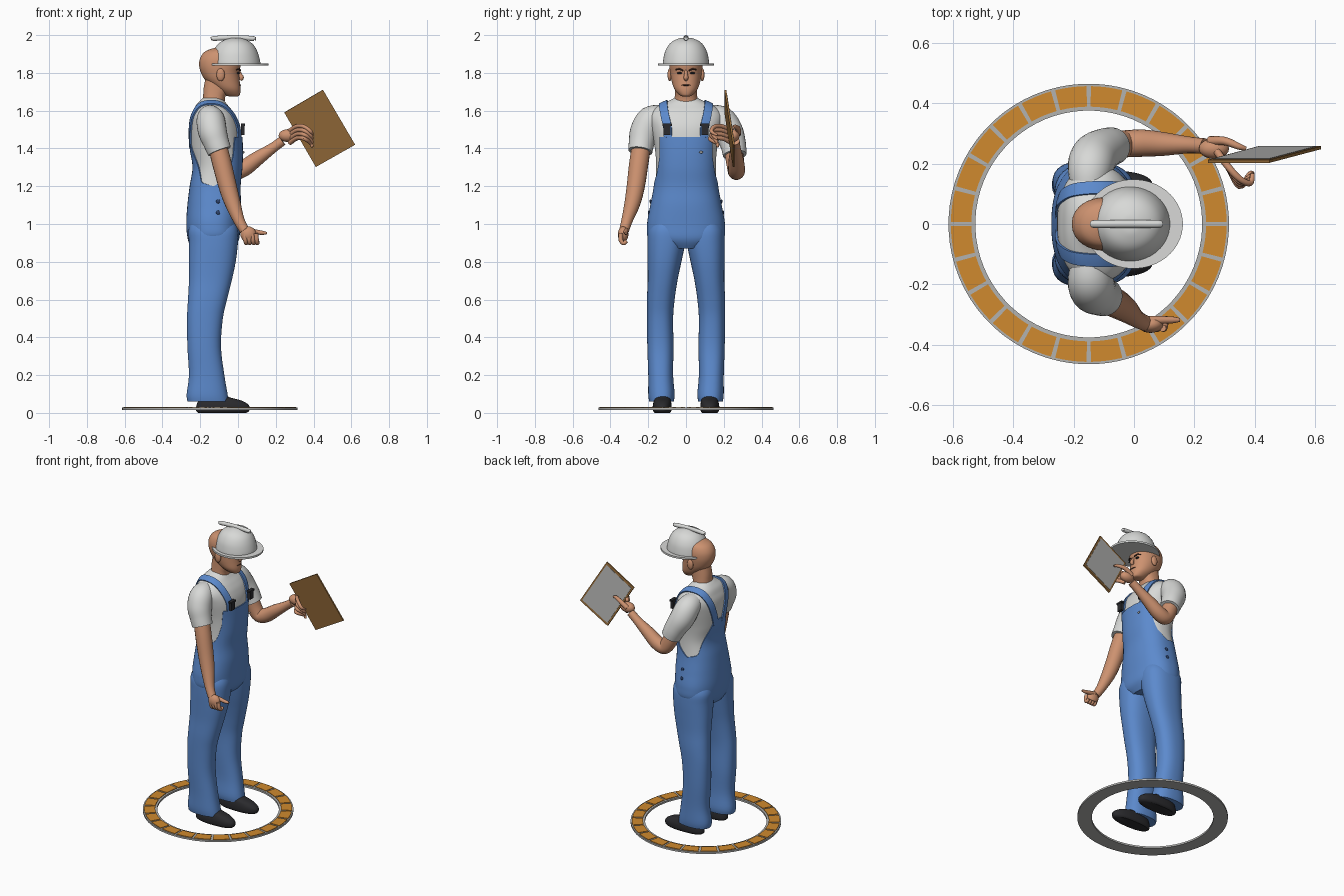
import bpy, bmesh
from math import sin, cos, pi, radians
from mathutils import Vector
from mathutils.bvhtree import BVHTree

if "Cube" in bpy.data.objects:
    bpy.data.objects.remove(bpy.data.objects["Cube"])


def material(name, *srgb):
    lin = [((c / 255 + 0.055) / 1.055) ** 2.4 for c in srgb] + [1]
    m = bpy.data.materials.new(name)
    m.use_nodes = True
    m.diffuse_color = lin
    m.node_tree.nodes["Principled BSDF"].inputs["Base Color"].default_value = lin
    return m


SKIN = material("skin", 205, 146, 112)
WHITE = material("white", 216, 217, 215)
BLUE = material("denim blue", 92, 138, 205)
BLACK = material("black", 42, 42, 45)
ORANGE = material("orange", 208, 138, 46)
GREY = material("grey", 178, 178, 176)
BROWN = material("board brown", 150, 108, 58)
DARK = material("dark brown", 70, 45, 35)
NAVY = material("dark blue", 45, 68, 110)


def finish(name, bm, mat, angle=40):
    bmesh.ops.recalc_face_normals(bm, faces=bm.faces)
    me = bpy.data.meshes.new(name)
    bm.to_mesh(me)
    bm.free()
    me.materials.append(mat)
    me.polygons.foreach_set("use_smooth", [True] * len(me.polygons))
    me.set_sharp_from_angle(angle=radians(angle))
    ob = bpy.data.objects.new(name, me)
    bpy.context.collection.objects.link(ob)
    return ob


def skin(name, rows, mat, closed=True, caps=True, loop=False):
    """Join rows of points into a surface."""
    bm = bmesh.new()
    vs = [[bm.verts.new(p) for p in r] for r in rows]
    n = len(rows[0])
    for i in range(len(vs) if loop else len(vs) - 1):
        a, b = vs[i], vs[(i + 1) % len(vs)]
        for j in range(n if closed else n - 1):
            k = (j + 1) % n
            bm.faces.new((a[j], a[k], b[k], b[j]))
    if caps and closed and not loop:
        bm.faces.new(vs[0])
        bm.faces.new(vs[-1])
    return finish(name, bm, mat)


def spline(pts, steps):
    """Smooth curve of tuples through the given tuples."""
    pts = [Vector(p) for p in pts]
    out = []
    for i in range(len(pts) - 1):
        p0, p1, p2, p3 = pts[max(i - 1, 0)], pts[i], pts[i + 1], pts[min(i + 2, len(pts) - 1)]
        for s in range(steps):
            t = s / steps
            out.append(p1 + (p2 - p0) * (t / 2) + (p0 * 2 - p1 * 5 + p2 * 4 - p3) * (t * t / 2)
                       + (p1 * 3 - p0 - p2 * 3 + p3) * (t ** 3 / 2))
    return out + [pts[-1]]


def oval(z, x0, x1, y0, y1, a, grow=0, power=0.85):
    c, s = cos(a), sin(a)
    return Vector(((x0 + x1) / 2 + ((x1 - x0) / 2 + grow) * abs(c) ** power * (1 if c > 0 else -1),
                   (y0 + y1) / 2 + ((y1 - y0) / 2 + grow) * abs(s) ** power * (1 if s > 0 else -1), z))


def angles(n):
    return [2 * pi * (k + 0.5) / n for k in range(n)]


def loft(name, sections, mat, steps=4, n=40, power=0.85):
    """Sections are z, back x, front x, low y, high y."""
    return skin(name, [[oval(*s, a, power=power) for a in angles(n)] for s in spline(sections, steps)], mat)


def sym(rows):
    return [(z, a, b, -w, w) for z, a, b, w in rows]


def tube(name, pts, mat, steps=5, n=18):
    """Round limb through x, y, z, radius."""
    cs = spline([Vector(p) for p in pts], steps)
    rows, side = [], None
    for i, c in enumerate(cs):
        d = (cs[min(i + 1, len(cs) - 1)].xyz - cs[max(i - 1, 0)].xyz).normalized()
        side = (side or d.orthogonal())
        side = (side - d * side.dot(d)).normalized()
        up = d.cross(side)
        rows.append([c.xyz + (side * cos(a) + up * sin(a)) * c.w for a in angles(n)])
    return skin(name, rows, mat)


def ball(name, loc, size, mat):
    bm = bmesh.new()
    bmesh.ops.create_uvsphere(bm, u_segments=20, v_segments=12, radius=1)
    bmesh.ops.scale(bm, vec=size, verts=bm.verts)
    bmesh.ops.translate(bm, vec=loc, verts=bm.verts)
    return finish(name, bm, mat)


def box(name, loc, size, mat):
    bm = bmesh.new()
    bmesh.ops.create_cube(bm, size=1)
    bmesh.ops.scale(bm, vec=size, verts=bm.verts)
    bmesh.ops.translate(bm, vec=loc, verts=bm.verts)
    return finish(name, bm, mat)


# Torso: a shirt with an overall shell around it
torso = spline(sym([(.87, -.24, -.03, .1), (.92, -.26, 0, .19), (1, -.268, .005, .2), (1.1, -.262, .01, .183),
                    (1.2, -.25, .008, .165), (1.3, -.235, .018, .158), (1.4, -.25, .02, .165),
                    (1.5, -.255, .014, .185), (1.56, -.25, -.005, .195), (1.6, -.236, -.03, .18),
                    (1.63, -.222, -.055, .14), (1.655, -.2, -.075, .085), (1.668, -.185, -.09, .062)]), 8)


def at_height(z):
    for a, b in zip(torso, torso[1:]):
        if a[0] <= z <= b[0]:
            return a.lerp(b, (z - a[0]) / (b[0] - a[0]))
    return torso[0]


def bib_top(a):
    a = min(a, 2 * pi - a)
    edge = [(0, 1.46), (.84, 1.46), (.93, 1.37), (1.2, 1.26), (1.6, 1.2), (2.1, 1.22), (2.6, 1.36), (2.85, 1.43), (3.2, 1.44)]
    for (p, h), (q, k) in zip(edge, edge[1:]):
        if a <= q:
            return h + (k - h) * (a - p) / (q - p)


shirt = skin("shirt", [[oval(*s, a) for a in angles(64)] for s in torso if s[0] > 1.1], WHITE)
ring_angles, rows = angles(96), []
for i in range(41):
    rows.append([oval(*at_height(.87 + (bib_top(a) - .87) * i / 40), a, .006) for a in ring_angles])
rows.append([oval(*at_height(bib_top(a)), a, -.004) for a in ring_angles])
skin("overalls", rows, BLUE)

# Straps laid over the shirt
surface = BVHTree.FromPolygons([v.co for v in shirt.data.vertices], [p.vertices for p in shirt.data.polygons])
strap_path = [(-.25, .035, 1.4), (-.262, .06, 1.48), (-.245, .09, 1.57), (-.2, .112, 1.63), (-.14, .122, 1.65),
              (-.08, .12, 1.63), (-.03, .112, 1.58), (.01, .102, 1.52), (.02, .1, 1.46)]
for side, s in (("left", 1), ("right", -1)):
    path, rows = spline(strap_path, 6), []
    for i, p in enumerate(path):
        d = path[min(i + 1, len(path) - 1)] - path[max(i - 1, 0)]
        hit, nor, _, _ = surface.find_nearest(p * 1)
        across = d.cross(nor).normalized() * .022
        row = []
        for w, lift in ((-1, 0), (-1, .008), (0, .009), (1, .008), (1, 0)):
            q, m, _, _ = surface.find_nearest(hit + across * w)
            q = q + m * lift
            row.append((q.x, q.y * s, q.z))
        rows.append(row)
    skin(side + "_strap", rows, BLUE)
    # Buckles and buttons
    box(side + "_buckle", (.025, s * .1, 1.495), (.02, .036, .05), BLACK)
    box(side + "_buckle_bar", (.026, s * .1, 1.525), (.022, .05, .012), BLACK)
    for z in (1.12, 1.06):
        ball(side + "_hip_button", (-.105, s * (.188 if z > 1.1 else .197), z), (.011, .005, .011), NAVY)

    # Trouser legs and shoes
    leg = [(.06, -.268, -.05, .065, .195), (.1, -.272, -.055, .06, .2), (.2, -.26, -.072, .068, .2),
           (.35, -.268, -.09, .066, .205), (.5, -.27, -.08, .068, .207), (.6, -.265, -.058, .06, .207),
           (.7, -.26, -.033, .045, .203), (.8, -.26, -.012, .024, .204), (.9, -.26, 0, .004, .205),
           (.97, -.262, 0, .004, .2), (1.03, -.24, -.02, .02, .17)]
    shoe = [(0, -.21, .045, .085, .165), (.012, -.222, .06, .077, .175), (.04, -.22, .058, .076, .176),
            (.065, -.21, .02, .08, .17), (.085, -.2, -.05, .085, .165), (.12, -.19, -.09, .09, .16)]
    for part, table, mat in (("trouser_leg", leg, BLUE), ("shoe", shoe, BLACK)):
        loft(side + "_" + part, [(z, a, b, min(s * c, s * d), max(s * c, s * d)) for z, a, b, c, d in table], mat)

    # Ears, eyes and brows
    ball(side + "_ear", (-.092, s * .086, 1.79), (.022, .012, .034), SKIN)
    ball(side + "_eye", (.002, s * .034, 1.799), (.008, .014, .005), BLACK)
    brow = tube(side + "_brow", [(.012, s * .016, 1.812, .004), (.006, s * .036, 1.82, .005), (-.008, s * .055, 1.816, .003)], DARK, n=8)

ball("bib_button", (.029, .08, 1.38), (.005, .01, .006), WHITE)

# Right arm hanging, with a loose fist
tube("right_sleeve", [(-.15, -.12, 1.57, .06), (-.145, -.185, 1.55, .075), (-.135, -.22, 1.49, .076),
                      (-.115, -.235, 1.43, .068), (-.098, -.242, 1.385, .064)], WHITE, n=28)
tube("right_arm", [(-.11, -.235, 1.42, .05), (-.085, -.25, 1.32, .051), (-.055, -.266, 1.2, .048), (-.028, -.284, 1.11, .042),
                   (.005, -.312, 1.02, .03), (.035, -.328, .965, .026)], SKIN)
ball("right_palm", (.055, -.333, .945), (.042, .028, .042), SKIN)
for i in range(4):
    x = .035 + i * .02
    tube("right_finger", [(x, -.345, .95, .012), (x + .004, -.345, .915, .012), (x + .008, -.33, .898, .011),
                          (x + .008, -.315, .91, .01)], SKIN, n=10)
tube("right_thumb", [(.05, -.32, .965, .016), (.095, -.318, .958, .013), (.13, -.318, .953, .011), (.153, -.318, .952, .006)], SKIN, n=10)

# Left arm bent forward, gripping the board
tube("left_sleeve", [(-.15, .12, 1.57, .06), (-.145, .185, 1.55, .075), (-.13, .225, 1.49, .077),
                     (-.095, .25, 1.42, .068), (-.07, .258, 1.365, .062)], WHITE, n=28)
tube("left_arm", [(-.085, .25, 1.4, .05), (-.06, .26, 1.33, .048), (-.025, .266, 1.28, .045), (.03, .268, 1.295, .045),
                  (.1, .265, 1.345, .039), (.18, .262, 1.4, .028), (.235, .258, 1.44, .026)], SKIN)
ball("left_palm", (.265, .25, 1.468), (.05, .034, .034), SKIN)
for i in range(4):
    z = 1.505 - i * .021
    tube("left_finger", [(.275, .24, z - .012, .013), (.312, .19, z + .012, .012), (.35, .15 - i * .008, z + .01, .011),
                         (.385, .135 + i * .01, z - .015, .01), (.393, .165, z - .035, .007)], SKIN, n=10)
tube("left_thumb", [(.25, .275, 1.475, .016), (.3, .275, 1.505, .014), (.345, .258, 1.515, .011), (.37, .25, 1.51, .007)], SKIN, n=10)


# Clipboard with a sheet on its back
def plate(name, corners, shift, thick, mat):
    a, b, c, d = [Vector(p) for p in corners]
    nor = (b - a).cross(d - a).normalized()
    nor *= 1 if nor.y > 0 else -1
    return skin(name, [[p + nor * h for p in (a, b, c, d)] for h in (shift, shift + thick)], mat)


board = [Vector(p) for p in ((.45, .205, 1.71), (.62, .25, 1.42), (.412, .25, 1.302), (.245, .205, 1.59))]
middle = sum(board, Vector()) / 4
plate("clipboard", board, -.002, .01, BROWN)
plate("paper_sheet", [middle.lerp(p, .91) for p in board], .008, .002, GREY)

# Neck and head
loft("neck", sym([(1.63, -.19, -.07, .066), (1.67, -.185, -.068, .06), (1.72, -.182, -.05, .058), (1.78, -.17, -.04, .058)]), SKIN)
loft("head", sym([(1.676, -.05, 0, .02), (1.684, -.075, .01, .036), (1.715, -.12, .014, .062), (1.76, -.172, .009, .077),
                  (1.8, -.196, .006, .084), (1.84, -.206, .014, .088), (1.88, -.2, .008, .084), (1.915, -.172, -.005, .068),
                  (1.935, -.115, -.04, .03)]), SKIN, power=.95)
tube("nose", [(.003, 0, 1.812, .007), (.012, 0, 1.79, .01), (.018, 0, 1.775, .013), (.01, 0, 1.763, .009)], SKIN, n=12)
ball("mouth", (.009, 0, 1.735), (.007, .024, .004), DARK)

# Hard hat
loft("helmet_dome", sym([(1.842, -.146, .12, .124), (1.87, -.143, .116, .121), (1.91, -.132, .104, .112), (1.945, -.112, .085, .094),
                         (1.968, -.085, .058, .07), (1.983, -.045, .02, .035), (1.986, -.02, -.005, .01)]), WHITE, power=1)
loft("helmet_brim", sym([(1.838, -.166, .162, .148), (1.85, -.166, .162, .148)]), WHITE, steps=1, n=48, power=1)
tube("helmet_ridge", [(-.136, 0, 1.978, .009), (-.128, 0, 1.982, .013), (-.025, 0, 1.987, .013),
                      (.078, 0, 1.982, .013), (.086, 0, 1.978, .009)], WHITE)


# Floor ring with tiles
def arc(name, r0, r1, z0, z1, turns, mat, loop=False):
    rows = [[(-.15 + r * cos(t), r * sin(t), z) for r, z in ((r0, z0), (r1, z0), (r1, z1), (r0, z1))] for t in turns]
    return skin(name, rows, mat, loop=loop)


arc("floor_ring", .376, .465, .016, .028, angles(72), GREY, True)
for k in range(24):
    arc("ring_tile", .389, .457, .026, .032, [radians(15 * k + .9 + 13.2 * i / 4) for i in range(5)], ORANGE)
